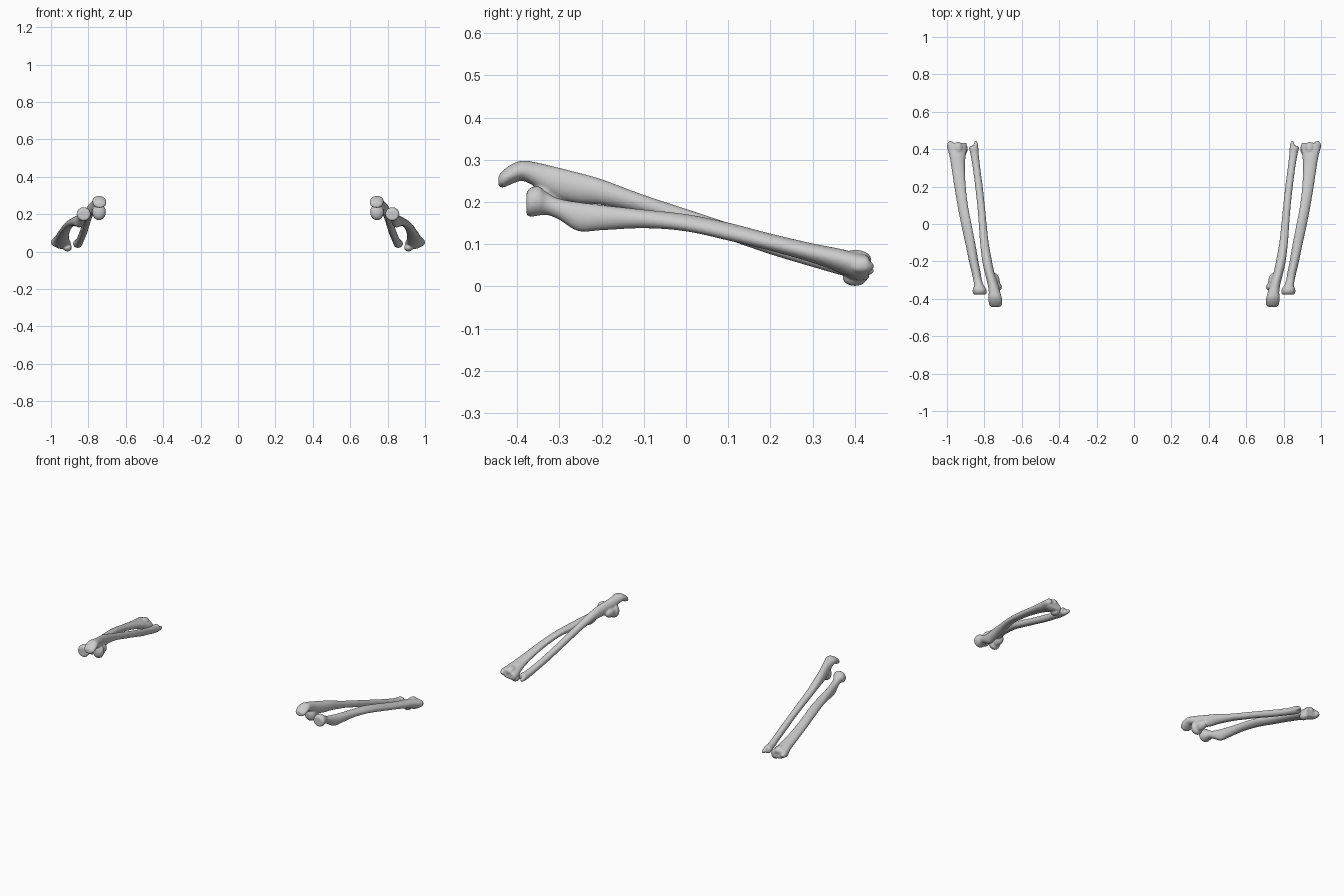
import bpy, bmesh, math
from mathutils import Vector, Matrix

N = 28      # points around each cross-section
STEPS = 6   # interpolated rings between sections


def spline(rows):
    """Catmull-Rom interpolation through the section table."""
    out = []
    for i in range(len(rows) - 1):
        p0, p1 = rows[max(i - 1, 0)], rows[i]
        p2, p3 = rows[i + 1], rows[min(i + 2, len(rows) - 1)]
        for s in range(STEPS):
            t = s / STEPS
            out.append([0.5 * (2 * b + (c - a) * t + (2 * a - 5 * b + 4 * c - d) * t * t
                               + (3 * b - a - 3 * c + d) * t ** 3)
                        for a, b, c, d in zip(p0, p1, p2, p3)])
    out.append(list(rows[-1]))
    return out


def loft(bm, rows):
    """Rows: y, centre x, bottom z, top z, half width, tilt in degrees."""
    prev = None
    rings = []
    for y, x, z0, z1, a, tilt in spline(rows):
        b, zc, t = (z1 - z0) / 2, (z0 + z1) / 2, math.radians(tilt)
        ring = []
        for k in range(N):
            u = 2 * math.pi * k / N
            px, pz = a * math.cos(u), b * math.sin(u)
            ring.append(bm.verts.new((x + px * math.cos(t) - pz * math.sin(t), y,
                                      zc + px * math.sin(t) + pz * math.cos(t))))
        if prev:
            for k in range(N):
                j = (k + 1) % N
                bm.faces.new((prev[k], prev[j], ring[j], ring[k]))
        prev = ring
        rings.append(ring)
    bm.faces.new(rings[0])
    bm.faces.new(rings[-1])


def bump(bm, loc, size, rot=0):
    m = (Matrix.Translation(loc) @ Matrix.Rotation(math.radians(rot), 4, 'Y')
         @ Matrix.Diagonal((*size, 1)))
    bmesh.ops.create_uvsphere(bm, u_segments=20, v_segments=12, radius=1, matrix=m)


def bone(name, rows, bumps):
    bm = bmesh.new()
    loft(bm, rows)
    for b in bumps:
        bump(bm, *b)
    bmesh.ops.recalc_face_normals(bm, faces=bm.faces)
    me = bpy.data.meshes.new(name)
    bm.to_mesh(me)
    bm.free()
    ob = bpy.data.objects.new(name, me)
    bpy.context.collection.objects.link(ob)
    # fuse the lumps into one skin, soften, then make the opposite side
    rm = ob.modifiers.new("fuse", 'REMESH')
    rm.mode, rm.voxel_size, rm.use_smooth_shade = 'VOXEL', 0.004, True
    sm = ob.modifiers.new("soften", 'SMOOTH')
    sm.factor, sm.iterations = 0.5, 5
    ob.modifiers.new("other_side", 'MIRROR').use_mirror_merge = False
    return ob


# radius: round head, neck, tuberosity, bowed shaft, flared wrist end
bone("radius_bones", [
    (-0.378, 0.825, 0.170, 0.222, 0.030, 0),
    (-0.368, 0.825, 0.165, 0.234, 0.037, 0),
    (-0.348, 0.826, 0.168, 0.237, 0.036, 0),
    (-0.328, 0.829, 0.169, 0.222, 0.026, 0),
    (-0.300, 0.836, 0.158, 0.208, 0.023, 0),
    (-0.255, 0.845, 0.131, 0.200, 0.024, 0),
    (-0.200, 0.857, 0.133, 0.193, 0.025, 0),
    (-0.100, 0.876, 0.138, 0.182, 0.027, -10),
    (0.000, 0.897, 0.132, 0.170, 0.029, -20),
    (0.100, 0.916, 0.110, 0.150, 0.029, -20),
    (0.200, 0.930, 0.085, 0.125, 0.031, -10),
    (0.300, 0.940, 0.056, 0.102, 0.036, 0),
    (0.360, 0.943, 0.034, 0.090, 0.043, 8),
    (0.400, 0.945, 0.016, 0.080, 0.052, 10),
    (0.428, 0.947, 0.018, 0.072, 0.053, 12),
    (0.434, 0.947, 0.025, 0.066, 0.046, 12),
], [
    ((0.940, 0.402, 0.062), (0.026, 0.038, 0.025)),
    ((0.912, 0.400, 0.022), (0.024, 0.030, 0.021)),
    ((0.980, 0.415, 0.048), (0.020, 0.030, 0.018)),
])

# ulna: hooked elbow end, coronoid lip, tapering shaft, small head and styloid
bone("ulna_bones", [
    (-0.444, 0.740, 0.238, 0.262, 0.020, 0),
    (-0.434, 0.740, 0.234, 0.274, 0.033, 0),
    (-0.412, 0.741, 0.243, 0.290, 0.037, 0),
    (-0.388, 0.743, 0.250, 0.298, 0.035, 0),
    (-0.360, 0.747, 0.238, 0.295, 0.030, 0),
    (-0.320, 0.755, 0.212, 0.286, 0.028, 0),
    (-0.260, 0.772, 0.198, 0.271, 0.026, 0),
    (-0.200, 0.785, 0.193, 0.254, 0.026, 0),
    (-0.100, 0.800, 0.173, 0.217, 0.023, 0),
    (0.000, 0.809, 0.142, 0.184, 0.021, 0),
    (0.100, 0.818, 0.110, 0.151, 0.020, 0),
    (0.200, 0.829, 0.076, 0.119, 0.020, 0),
    (0.300, 0.842, 0.046, 0.088, 0.020, 0),
    (0.370, 0.852, 0.026, 0.070, 0.022, 0),
    (0.405, 0.857, 0.020, 0.066, 0.025, 0),
    (0.418, 0.857, 0.026, 0.060, 0.020, 0),
], [
    ((0.743, -0.336, 0.212), (0.037, 0.028, 0.044)),
    ((0.745, -0.312, 0.212), (0.028, 0.050, 0.032)),
    ((0.846, 0.420, 0.037), (0.012, 0.026, 0.012)),
])
